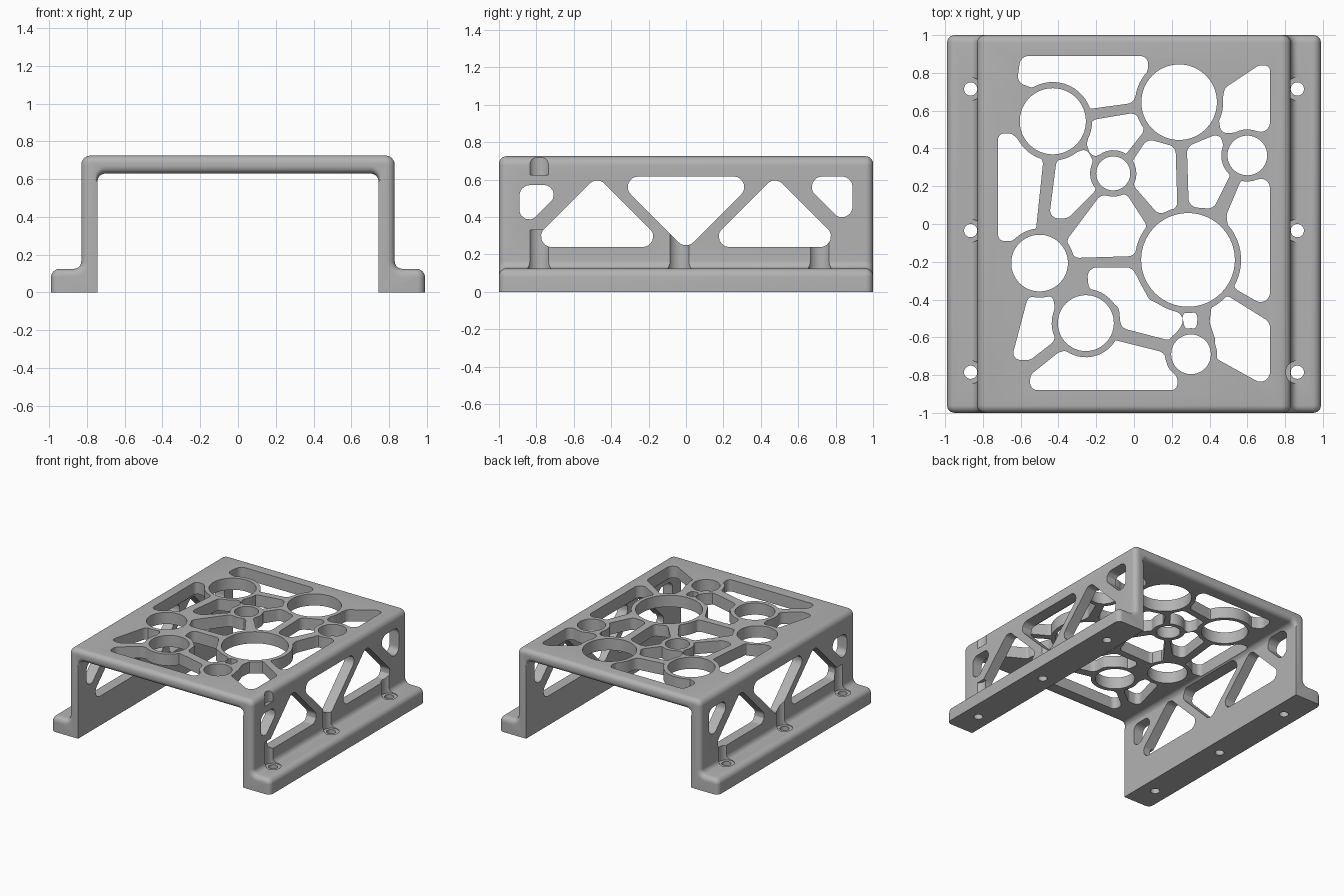
import bpy, bmesh
from math import sin, cos, tan, pi, radians
from mathutils import Vector

if "Cube" in bpy.data.objects:
    bpy.data.objects.remove(bpy.data.objects["Cube"])

EDGE = 0.04      # rounding of the front and back rims
RIM = 0.033      # web left around each round opening


def make_object(name, bm):
    bmesh.ops.recalc_face_normals(bm, faces=bm.faces)
    mesh = bpy.data.meshes.new(name)
    bm.to_mesh(mesh)
    bm.free()
    obj = bpy.data.objects.new(name, mesh)
    bpy.context.collection.objects.link(obj)
    return obj


def loft(bm, rings):
    """Skin a row of closed rings and cap both ends."""
    rows = [[bm.verts.new(p) for p in ring] for ring in rings]
    for a, b in zip(rows, rows[1:]):
        for i in range(len(a)):
            bm.faces.new((a[i - 1], a[i], b[i], b[i - 1]))
    bm.faces.new(rows[0])
    bm.faces.new(rows[-1])


def prism(bm, outline, low, high, axis="z"):
    def place(p, h):
        return (p[0], p[1], h) if axis == "z" else (h, p[0], p[1])
    loft(bm, [[place(p, h) for p in outline] for h in (low, high)])


def circle(x, y, r, steps=64):
    return [(x + r * cos(2 * pi * i / steps), y + r * sin(2 * pi * i / steps))
            for i in range(steps)]


def round_corners(points, radius, steps=8):
    pts = [Vector(p) for p in points]
    out = []
    for i, p in enumerate(pts):
        u, v = pts[i - 1] - p, pts[(i + 1) % len(pts)] - p
        shortest = min(u.length, v.length)
        u.normalize()
        v.normalize()
        half = u.angle(v) / 2
        t = min(radius / tan(half), 0.48 * shortest)
        centre = p + (u + v).normalized() * t / cos(half)
        start, end = p + u * t - centre, p + v * t - centre
        for k in range(steps + 1):
            out.append(centre + start.lerp(end, k / steps).normalized() * t * tan(half))
    return out


def hug_circles(points, circles):
    """Subdivide an outline and push it clear of the round openings."""
    out = []
    for i, a in enumerate(points):
        b = points[(i + 1) % len(points)]
        n = max(1, int((b - a).length / 0.02))
        for k in range(n):
            p = a.lerp(b, k / n)
            for x, y, r in circles:
                c = Vector((x, y))
                if (p - c).length < r + RIM:
                    p = c + (p - c).normalized() * (r + RIM)
            out.append(p)
    return out


def arc(cx, cz, r, start, end, side, steps=8):
    """Fillet points as (x, z, outward x, outward z)."""
    out = []
    for i in range(steps + 1):
        a = radians(start + (end - start) * i / steps)
        out.append((cx + r * cos(a), cz + r * sin(a), side * cos(a), side * sin(a)))
    return out


def cut(target, bm, name):
    cutter = make_object(name, bm)
    cutter.hide_render = True
    mod = target.modifiers.new(name, "BOOLEAN")
    mod.operation = "DIFFERENCE"
    mod.solver = "EXACT"
    mod.object = cutter
    bpy.context.view_layer.objects.active = target
    bpy.ops.object.modifier_apply(modifier=name)
    bpy.data.objects.remove(cutter)


# Arch cross-section: one half, then mirrored
inner = [(x, z, nx * abs(nz), nz * abs(nz))
         for x, z, nx, nz in arc(0.70, 0.585, 0.045, 90, 0, -1)]
half = inner + [(0.745, 0, 0, 0), (0.99, 0, 1, 0)]
half += arc(0.945, 0.08, 0.045, 0, 90, 1)         # foot edge
half += arc(0.87, 0.165, 0.04, 270, 180, -1)      # foot to wall
half += arc(0.78, 0.675, 0.05, 0, 90, 1)          # top edge
section = half + [(-x, z, -nx, nz) for x, z, nx, nz in reversed(half)]

# Body: section swept from front to back with rounded rims
stations = []
for i in range(7):
    a = pi / 2 * i / 6
    stations.append((1 - EDGE + EDGE * sin(a), EDGE * (1 - cos(a))))
stations = [(-y, d) for y, d in reversed(stations)] + stations
bm = bmesh.new()
loft(bm, [[(x - nx * d, y, z - nz * d) for x, z, nx, nz in section]
          for y, d in stations])
body = make_object("vented_bridge_bracket", bm)

# Round openings in the deck
rounds = [(-0.43, 0.544, 0.175), (0.239, 0.645, 0.2), (0.6, 0.363, 0.105),
          (-0.11, 0.268, 0.09), (-0.5, -0.207, 0.15), (0.286, -0.19, 0.248),
          (-0.255, -0.525, 0.148), (0.302, -0.69, 0.105)]

# Web pockets between them, corners in hundredths
back_pockets = [
    [(-60, 89), (8, 89), (7, 79), (-1, 64), (-23, 61), (-62, 75)],
    [(-23, 55), (1, 59), (6, 50), (-5, 36), (-23, 36), (-25, 42)],
    [(-72, 48), (-65, 48), (-48, 34), (-52, -4), (-65, -9), (-72, -9)],
    [(-41, 34), (-25, 40), (-22, 34), (-20, 18), (-35, 3), (-45, 3)],
    [(7, 45), (22, 41), (23, 8), (13, 5), (0, 20), (-1, 33)],
    [(28, 41), (45, 48), (48, 41), (51, 26), (42, 8), (29, 9)],
    [(48, 72), (66, 84), (72, 84), (72, 49), (46, 48), (45, 55)],
]
front_pockets = [
    [(-18, 15), (-4, 16), (7, -1), (0, -17), (-32, -18), (-36, -9)],
    [(57, 24), (72, 24), (72, -45), (53, -34), (49, 5)],
    [(48, -37), (72, -52), (72, -87), (43, -71), (43, -61), (40, -52), (41, -44)],
    [(25, -46), (34, -46), (33, -56), (27, -56)],
    [(-25, -23), (-1, -23), (8, -40), (28, -49), (20, -62), (-7, -55), (-8, -44), (-24, -34)],
    [(-56, -38), (-43, -38), (-42, -44), (-42, -62), (-55, -72), (-65, -72)],
    [(-55, -80), (-40, -68), (-12, -61), (16, -68), (18, -76), (23, -81), (23, -88), (-55, -88)],
]
bm = bmesh.new()
for x, y, r in rounds:
    prism(bm, circle(x, y, r, 96), 0.5, 0.9)
for pocket in back_pockets + front_pockets:
    outline = round_corners([(x / 100, y / 100) for x, y in pocket], 0.05)
    prism(bm, hug_circles(outline, rounds), 0.5, 0.9)
cut(body, bm, "deck_openings")

# Truss windows through both side walls
windows = [
    [(-0.89, 0.57), (-0.635, 0.57), (-0.89, 0.315)],
    [(-0.853, 0.24), (-0.475, 0.618), (-0.097, 0.24)],
    [(-0.39, 0.616), (0, 0.226), (0.39, 0.616)],
    [(0.097, 0.24), (0.475, 0.618), (0.853, 0.24)],
    [(0.594, 0.616), (0.89, 0.616), (0.89, 0.32)],
]
bm = bmesh.new()
for window in windows:
    prism(bm, round_corners(window, 0.055), -1.2, 1.2, "x")
cut(body, bm, "wall_windows")

# Screw seats and driver channels, plus the notch at one top corner
screws = [(side * 0.865, y) for side in (-1, 1) for y in (-0.785, -0.035, 0.715)]
bm = bmesh.new()
for x, y in screws:
    prism(bm, circle(x, y, 0.061), 0.12, 0.33)
prism(bm, circle(0.865, -0.785, 0.061), 0.625, 0.9)
cut(body, bm, "screw_seats")

bm = bmesh.new()
for x, y in screws:
    prism(bm, circle(x, y, 0.035, 48), -0.1, 0.2)
cut(body, bm, "screw_holes")

# Single grey finish
grey = bpy.data.materials.new("mid_grey")
grey.use_nodes = True
colour = (0.45, 0.45, 0.45, 1)
grey.diffuse_color = colour
grey.node_tree.nodes["Principled BSDF"].inputs["Base Color"].default_value = colour
body.data.materials.clear()
body.data.materials.append(grey)

bpy.ops.object.select_all(action="DESELECT")
body.select_set(True)
bpy.context.view_layer.objects.active = body
bpy.ops.object.shade_smooth_by_angle(angle=radians(30))
